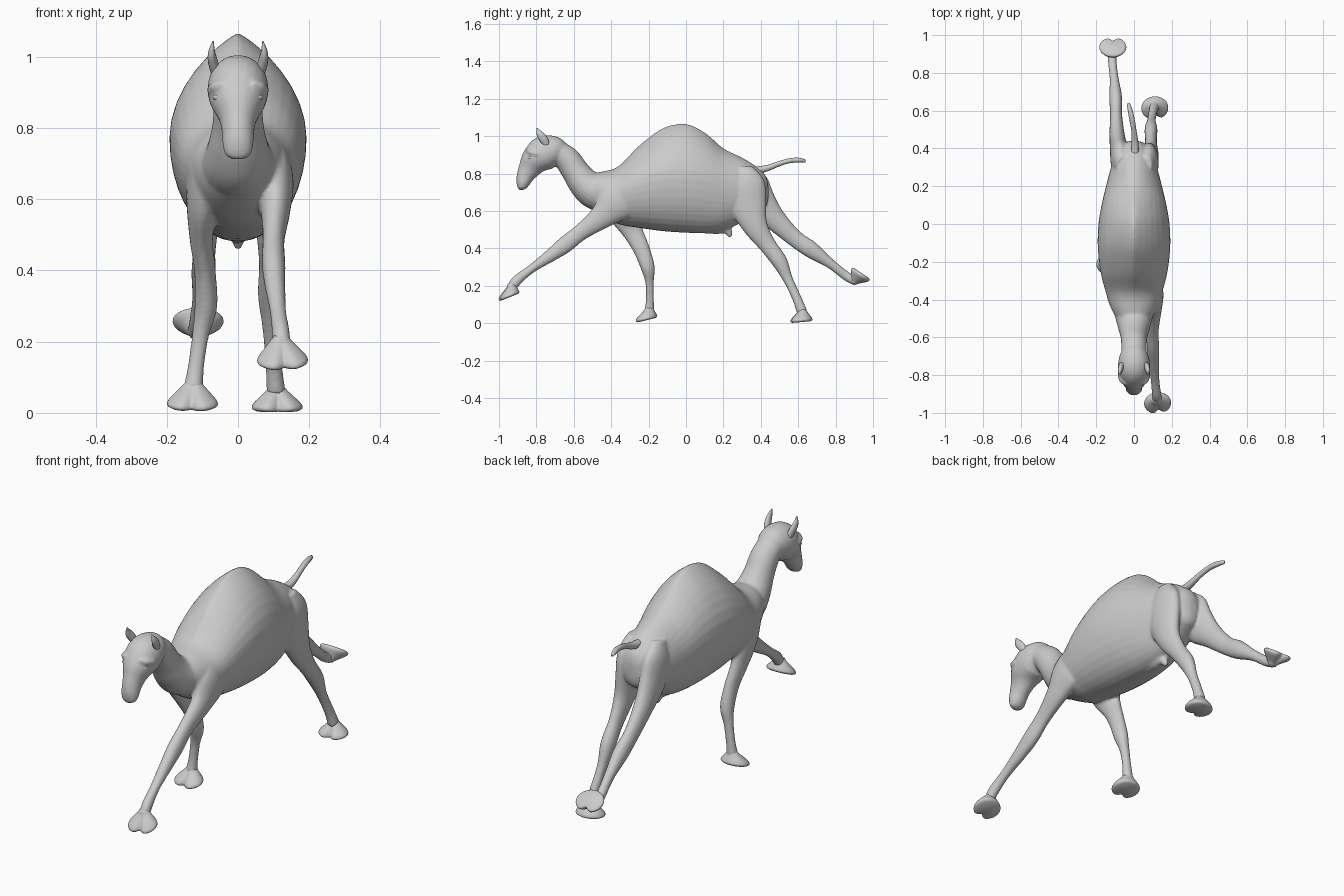
import bpy, bmesh
from math import sin, cos, pi, radians, exp
from mathutils import Vector, Matrix


def smooth_keys(keys, steps=5):
    """Catmull-Rom interpolation through tuples of any length."""
    out, n = [], len(keys)
    for i in range(n - 1):
        a, b, c, d = (keys[min(max(i + k, 0), n - 1)] for k in (-1, 0, 1, 2))
        for s in range(steps):
            t = s / steps
            out.append([q + .5 * t * (r - p + t * (2*p - 5*q + 4*r - w + t * (3*(q - r) + w - p)))
                        for p, q, r, w in zip(a, b, c, d)])
    return out + [list(keys[-1])]


def skin_rings(bm, rings):
    """Bridge rings of points into a closed tube."""
    loops = [[bm.verts.new(p) for p in r] for r in rings]
    n = len(loops[0])
    for a, b in zip(loops, loops[1:]):
        for i in range(n):
            bm.faces.new((a[i], a[(i + 1) % n], b[(i + 1) % n], b[i]))
    bm.faces.new(loops[0])
    bm.faces.new(loops[-1][::-1])


def limb(bm, keys, n=20):
    """Tube along a path; each key is x, y, z, half width in x, half depth."""
    ks = smooth_keys(keys)
    pts = [Vector(k[:3]) for k in ks]
    rings = []
    for i, k in enumerate(ks):
        t = (pts[min(i + 1, len(ks) - 1)] - pts[max(i - 1, 0)]).normalized()
        side = (Vector((1, 0, 0)) - t * t.x).normalized()
        up = t.cross(side)
        rings.append([pts[i] + side * k[3] * cos(2*pi*j/n) + up * k[4] * sin(2*pi*j/n)
                      for j in range(n)])
    skin_rings(bm, rings)


def finish(bm, name):
    bmesh.ops.recalc_face_normals(bm, faces=bm.faces)
    me = bpy.data.meshes.new(name)
    bm.to_mesh(me)
    bm.free()
    me.shade_smooth()
    ob = bpy.data.objects.new(name, me)
    bpy.context.collection.objects.link(ob)
    return ob


body = bmesh.new()

# Torso with hump: y, top, bottom, half width, height of widest point, ridge sharpness
torso = [(-.52, .80, .62, .08, .71, 1), (-.45, .81, .575, .12, .70, 1),
         (-.36, .84, .53, .15, .70, 1.2), (-.25, .95, .51, .178, .74, 1.5),
         (-.12, 1.045, .492, .192, .77, 1.7), (0, 1.065, .484, .188, .77, 1.7),
         (.10, 1.02, .482, .172, .76, 1.6), (.20, .935, .495, .148, .73, 1.3),
         (.30, .885, .54, .122, .71, 1.1), (.38, .835, .59, .095, .70, 1),
         (.425, .79, .62, .06, .70, 1), (.44, .74, .66, .02, .70, 1)]
rings = []
for y, top, bot, w, zw, p in smooth_keys(torso):
    ring = []
    for j in range(36):
        c, s = cos(2*pi*j/36), sin(2*pi*j/36)
        e = p if s > 0 else .9
        x = w * abs(c) ** e * (1 if c > 0 else -1)
        ring.append((x, y, zw + s * ((top - zw) if s > 0 else (zw - bot))))
    rings.append(ring)
skin_rings(body, rings)

# Neck
limb(body, [(0, -.40, .69, .12, .115), (0, -.49, .71, .10, .10), (0, -.545, .75, .085, .085),
            (0, -.59, .81, .072, .074), (0, -.635, .875, .068, .07), (0, -.69, .92, .066, .06)])

# Head and muzzle
limb(body, [(0, -.64, .92, .04, .035), (0, -.69, .925, .074, .074), (0, -.755, .91, .086, .094),
            (0, -.805, .872, .077, .079), (0, -.838, .825, .053, .060), (0, -.860, .785, .045, .047),
            (0, -.872, .75, .043, .037), (0, -.880, .722, .034, .022), (0, -.881, .712, .012, .01)])

# Brow ridges over the eyes
for s in (-1, 1):
    limb(body, [(s*.035, -.848, .925, .012, .012), (s*.062, -.828, .915, .016, .016),
                (s*.078, -.79, .905, .012, .012)], 10)

# Udder
limb(body, [(0, .10, .53, .05, .05), (0, .18, .52, .04, .045), (0, .222, .495, .022, .024),
            (0, .238, .462, .011, .011)])

# Front right leg, reaching forward
limb(body, [(.085, -.28, .72, .05, .10), (.10, -.37, .65, .056, .11), (.105, -.45, .57, .042, .068),
            (.10, -.56, .488, .031, .045), (.10, -.65, .417, .033, .045), (.104, -.73, .358, .029, .034),
            (.112, -.83, .288, .023, .023), (.12, -.905, .228, .025, .028), (.123, -.933, .185, .025, .025)])
# Front left leg, standing under the chest
limb(body, [(-.09, -.36, .70, .055, .10), (-.10, -.33, .59, .045, .085), (-.103, -.285, .49, .033, .056),
            (-.093, -.24, .40, .030, .045), (-.09, -.205, .30, .032, .038), (-.105, -.195, .22, .024, .023),
            (-.118, -.193, .13, .023, .021), (-.126, -.196, .065, .028, .027)])
# Back right leg, stepping down
limb(body, [(.06, .31, .83, .035, .05), (.078, .32, .75, .048, .10), (.083, .33, .64, .048, .102),
            (.09, .37, .52, .040, .068), (.09, .435, .42, .031, .047), (.09, .50, .33, .034, .042),
            (.092, .545, .235, .023, .027), (.10, .592, .135, .023, .025), (.107, .620, .06, .027, .029)])
# Back left leg, kicking out behind
limb(body, [(-.06, .31, .83, .035, .05), (-.074, .335, .75, .048, .10), (-.08, .385, .655, .047, .095),
            (-.09, .475, .555, .040, .062), (-.095, .58, .455, .032, .046), (-.097, .67, .392, .034, .045),
            (-.105, .77, .32, .024, .027), (-.115, .86, .25, .023, .025), (-.115, .912, .226, .027, .027)])

ob = finish(body, "body")
rm = ob.modifiers.new("fuse", 'REMESH')
rm.mode, rm.voxel_size, rm.use_smooth_shade = 'VOXEL', .007, True
sm = ob.modifiers.new("blend", 'SMOOTH')
sm.factor, sm.iterations = .5, 5


# Two-toed pads: flared sole, notched in front, rising back to the ankle
def foot(name, loc, tilt, back, yaw=0):
    bm = bmesh.new()
    m = (Matrix.Translation(loc) @ Matrix.Rotation(radians(tilt), 4, 'X')
         @ Matrix.Rotation(radians(yaw), 4, 'Z'))
    rings = []
    # height, scale, share of backward shift, depth of the toe notch
    for z, k, shift, notch in smooth_keys([(0, .85, 0, .4), (.007, 1, 0, .4), (.02, .95, .08, .42),
                                           (.04, .66, .5, .32), (.056, .42, .9, .12),
                                           (.07, .26, 1, 0)], 3):
        ring = []
        for j in range(40):
            a = 2*pi*j/40
            r = k * (1 - notch * exp(-((a - 1.5*pi) / .3) ** 2))
            ring.append(m @ Vector((.071 * r * cos(a), .061 * r * sin(a) + back * shift, z)))
        rings.append(ring)
    skin_rings(bm, rings)
    finish(bm, name)


foot("front_right_foot", (.125, -.945, .138), 22, .036, 8)
foot("front_left_foot", (-.128, -.212, .016), 14, .03, -5)
foot("back_right_foot", (.11, .615, .006), 5, .012, 5)
foot("back_left_foot", (-.112, .942, .266), 146, .01)

# Tail
bm = bmesh.new()
limb(bm, [(.005, .36, .815, .022, .022), (.005, .43, .828, .018, .017), (0, .49, .85, .014, .014),
          (-.01, .55, .868, .014, .013), (-.02, .60, .872, .013, .013), (-.03, .638, .868, .008, .008)], 12)
finish(bm, "tail")

# Ears and eyes
for s, side in ((1, "right"), (-1, "left")):
    bm = bmesh.new()
    limb(bm, [(s*.062, -.745, .955, .014, .018), (s*.070, -.762, .985, .014, .022),
              (s*.074, -.782, 1.012, .010, .018), (s*.070, -.797, 1.043, .002, .003)], 12)
    finish(bm, side + "_ear")
    bm = bmesh.new()
    bmesh.ops.create_uvsphere(bm, u_segments=16, v_segments=10, radius=1,
                              matrix=Matrix.Translation((s*.054, -.831, .886))
                              @ Matrix.Rotation(s*.7, 4, 'Z') @ Matrix.Diagonal((.018, .016, .011, 1)))
    finish(bm, side + "_eye")
